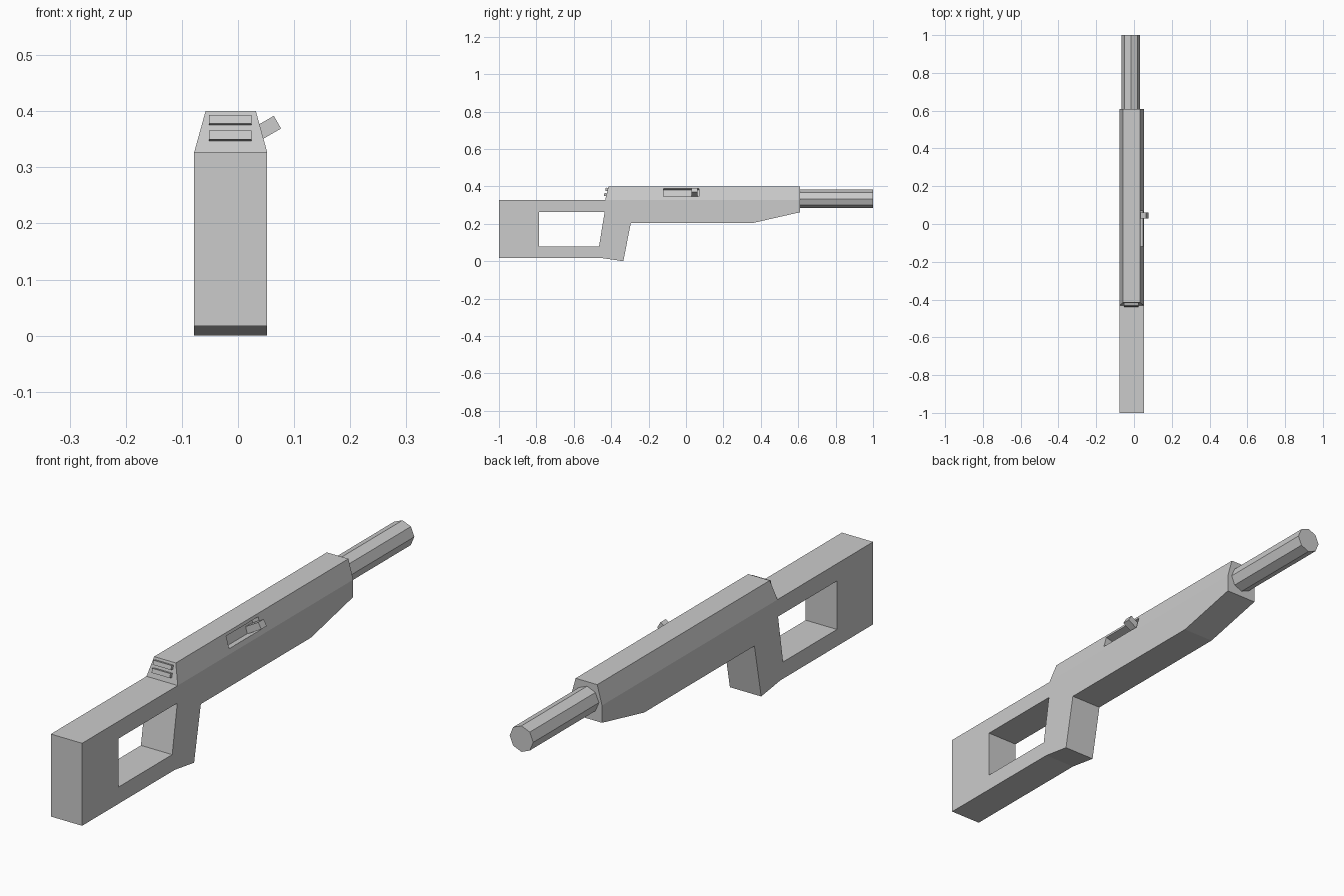
import bpy, bmesh, math
from mathutils import Vector

cube = bpy.data.objects.get("Cube")
if cube:
    bpy.data.objects.remove(cube, do_unlink=True)

grey = bpy.data.materials.new("plain_grey")
grey.use_nodes = True
COLOUR = (0.6, 0.6, 0.6, 1)
grey.diffuse_color = COLOUR
grey.node_tree.nodes["Principled BSDF"].inputs["Base Color"].default_value = COLOUR

CX, HALF = -0.013, 0.065   # body centre line and half width
SHOULDER, TOP = 0.327, 0.4
REAR, REAR_TOP, FRONT = -0.432, -0.415, 0.61


def finish(name, bm):
    bmesh.ops.recalc_face_normals(bm, faces=bm.faces)
    mesh = bpy.data.meshes.new(name)
    bm.to_mesh(mesh)
    bm.free()
    mesh.materials.append(grey)
    ob = bpy.data.objects.new(name, mesh)
    bpy.context.collection.objects.link(ob)
    return ob


def prism(profile, half):
    """Extrude a (y, z) outline across the width."""
    bm = bmesh.new()
    face = bm.faces.new([bm.verts.new((CX - half, y, z)) for y, z in profile])
    side = bmesh.ops.extrude_face_region(bm, geom=[face])["geom"]
    verts = [v for v in side if isinstance(v, bmesh.types.BMVert)]
    bmesh.ops.translate(bm, verts=verts, vec=(2 * half, 0, 0))
    bmesh.ops.recalc_face_normals(bm, faces=bm.faces)
    return bm


def box(name, centre, size, rot=(0, 0, 0)):
    bm = bmesh.new()
    bmesh.ops.create_cube(bm, size=1)
    bmesh.ops.scale(bm, verts=bm.verts, vec=size)
    ob = finish(name, bm)
    ob.location, ob.rotation_euler = centre, rot
    return ob


def cut(ob, cutter):
    cutter.hide_render = True
    mod = ob.modifiers.new("cut", "BOOLEAN")
    mod.operation, mod.solver, mod.object = "DIFFERENCE", "EXACT", cutter
    bpy.context.view_layer.objects.active = ob
    bpy.ops.object.modifier_apply(modifier=mod.name)
    bpy.data.objects.remove(cutter, do_unlink=True)


# Stock, grip and receiver as one slab
outline = [(-1, 0.017), (-0.45, 0.017), (-0.335, 0), (-0.295, 0.205),
           (0.36, 0.205), (FRONT, 0.262), (FRONT, SHOULDER),
           (REAR, SHOULDER), (-1, SHOULDER)]
bm = prism(outline, HALF)

# Tapered upper receiver raised from the slab
bm.faces.ensure_lookup_table()
deck = next(f for f in bm.faces if f.normal.z > 0.9 and f.calc_center_median().y > 0)
raised = bmesh.ops.extrude_face_region(bm, geom=[deck])["geom"]
for v in [g for g in raised if isinstance(g, bmesh.types.BMVert)]:
    v.co.x = CX + (v.co.x - CX) * 0.69
    v.co.y = REAR_TOP if v.co.y < 0 else FRONT
    v.co.z = TOP
if deck.is_valid:
    bmesh.ops.delete(bm, geom=[deck], context="FACES_ONLY")
body = finish("body", bm)

# Opening in the stock
hole = [(-0.785, 0.08), (-0.465, 0.08), (-0.435, 0.262), (-0.785, 0.262)]
cut(body, finish("stock_opening_cutter", prism(hole, 0.2)))

# Bolt slot sunk square to the sloping left side
cut(body, box("slot_cutter", (0.041, -0.025, 0.367), (0.06, 0.19, 0.046),
              (0, math.radians(-15.3), 0)))

# Bolt handle
box("bolt_handle", (0.040, 0.045, 0.363), (0.07, 0.032, 0.026),
    (0, math.radians(-30), 0))

# Two ribs on the sloping rear of the receiver
for name, z in (("upper_rear_rib", 0.383), ("lower_rear_rib", 0.355)):
    y = REAR + (REAR_TOP - REAR) * (z - SHOULDER) / (TOP - SHOULDER)
    box(name, (-0.014, y, z), (0.076, 0.024, 0.016), (math.radians(-13), 0, 0))

# Octagonal barrel
bm = bmesh.new()
bmesh.ops.create_cone(bm, cap_ends=True, segments=8, radius1=0.049,
                      radius2=0.049, depth=1 - FRONT + 0.02)
barrel = finish("barrel", bm)
barrel.rotation_euler = (math.radians(90), 0, 0)
barrel.location = Vector((-0.016, (1 + FRONT - 0.02) / 2, 0.334))
